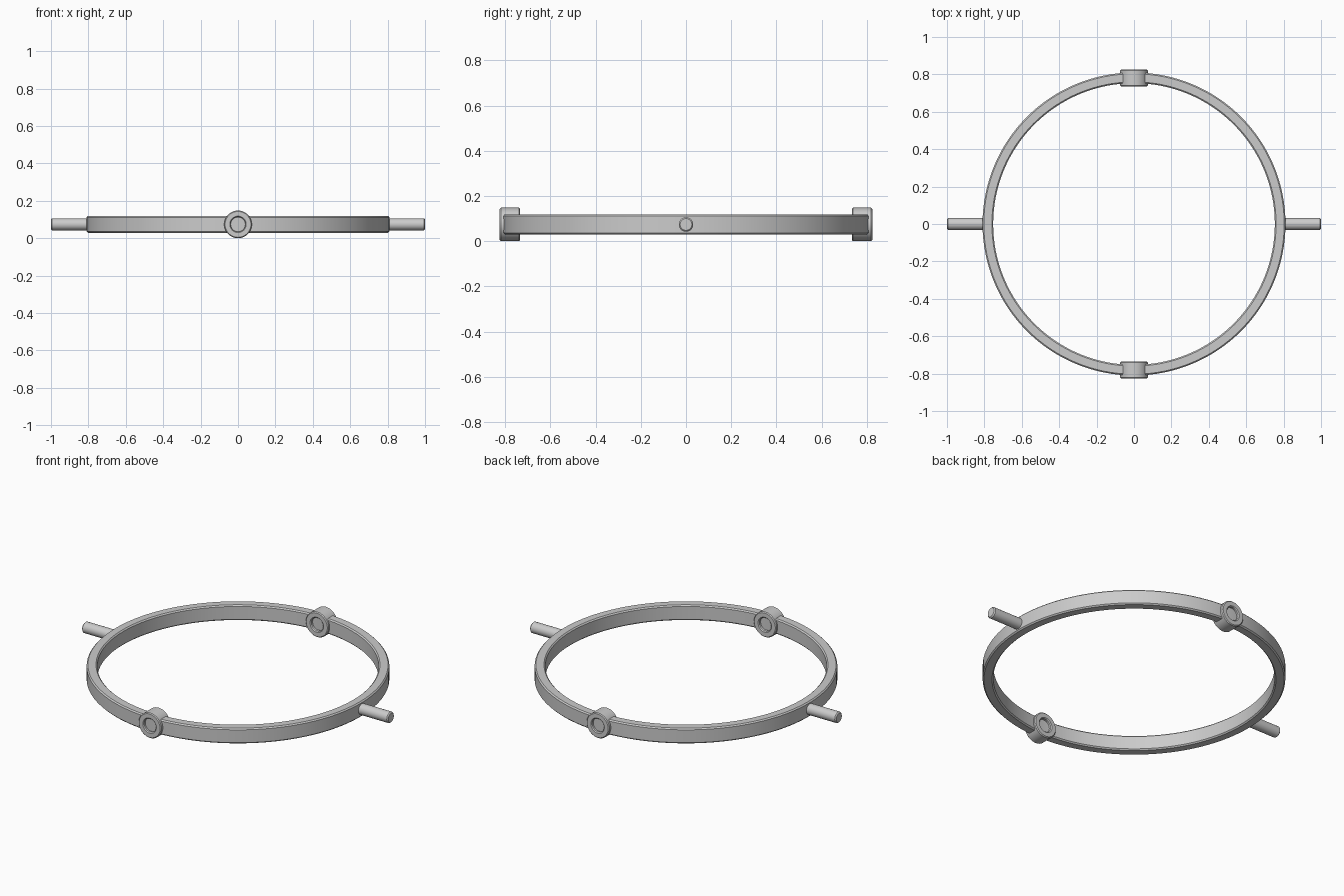
import bpy, bmesh, math
from mathutils import Matrix, Vector

if "Cube" in bpy.data.objects:
    bpy.data.objects.remove(bpy.data.objects["Cube"])

CZ = 0.074  # height of the common centre plane


def lathe(name, profile, segs, matrix):
    """Revolve a closed (radius, height) profile about z, then place it."""
    bm = bmesh.new()
    vs = [bm.verts.new((r, 0, h)) for r, h in profile]
    es = [bm.edges.new((vs[i], vs[(i + 1) % len(vs)])) for i in range(len(vs))]
    bmesh.ops.spin(bm, geom=vs + es, cent=(0, 0, 0), axis=(0, 0, 1),
                   angle=2 * math.pi, steps=segs, use_duplicate=False)
    bmesh.ops.remove_doubles(bm, verts=bm.verts, dist=1e-5)
    bmesh.ops.dissolve_degenerate(bm, edges=bm.edges, dist=1e-6)
    bmesh.ops.recalc_face_normals(bm, faces=bm.faces)
    bm.transform(matrix)
    me = bpy.data.meshes.new(name)
    bm.to_mesh(me)
    bm.free()
    ob = bpy.data.objects.new(name, me)
    bpy.context.collection.objects.link(ob)
    bpy.ops.object.select_all(action='DESELECT')
    ob.select_set(True)
    bpy.context.view_layer.objects.active = ob
    bpy.ops.object.shade_smooth_by_angle(angle=math.radians(30))
    return ob


def bar(r0, r1, h0, h1, b):
    """Rectangular section with chamfered corners."""
    return [(r0 + b, h0), (r1 - b, h0), (r1, h0 + b), (r1, h1 - b),
            (r1 - b, h1), (r0 + b, h1), (r0, h1 - b), (r0, h0 + b)]


def aim(direction):
    return (Matrix.Translation((0, 0, CZ))
            @ Vector(direction).to_track_quat('Z', 'Y').to_matrix().to_4x4())


# Gimbal ring
lathe("gimbal_ring", bar(0.753, 0.81, -0.045, 0.045, 0.007), 128,
      Matrix.Translation((0, 0, CZ)))

# Bearing bosses at front and back, bored down to the ring
for side, s in (("front", -1), ("back", 1)):
    lathe(side + "_bearing_boss", bar(0.039, 0.074, 0.735, 0.825, 0.005), 48,
          aim((0, s, 0)))

# Pivot pins at left and right
for side, s in (("left", -1), ("right", 1)):
    pin = [(0, 0.78), (0.032, 0.78), (0.032, 0.994), (0.026, 1.0), (0, 1.0)]
    lathe(side + "_pivot_pin", pin, 32, aim((s, 0, 0)))
